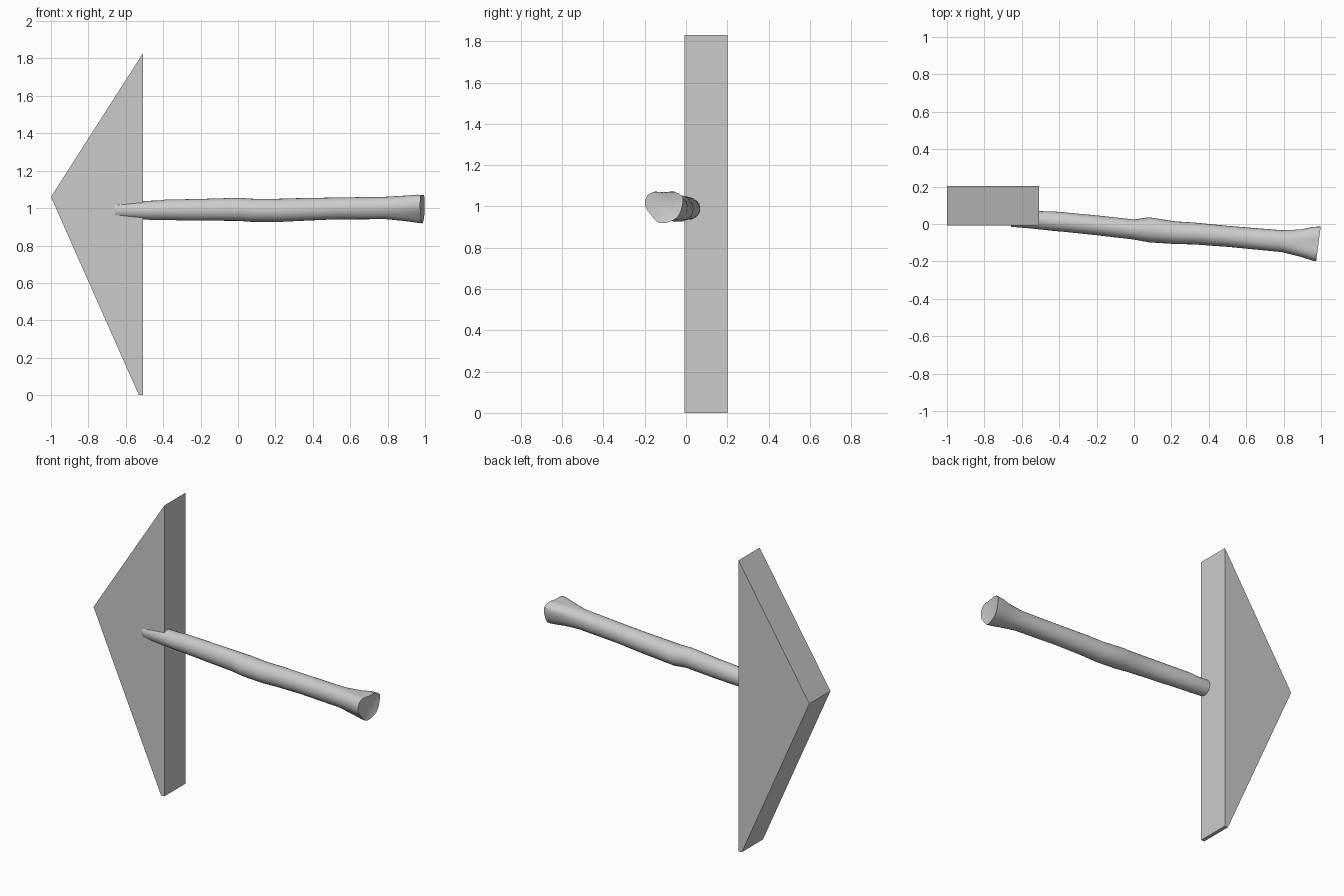
import bpy, bmesh, math

if "Cube" in bpy.data.objects:
    bpy.data.objects.remove(bpy.data.objects["Cube"])


def make_object(name, bm):
    bmesh.ops.recalc_face_normals(bm, faces=bm.faces[:])
    mesh = bpy.data.meshes.new(name)
    bm.to_mesh(mesh)
    bm.free()
    obj = bpy.data.objects.new(name, mesh)
    bpy.context.collection.objects.link(obj)
    return obj


# Blade: extruded four-sided profile in the xz plane
bm = bmesh.new()
profile = [(-1.0, 1.06), (-0.53, 0.0), (-0.507, 0.0), (-0.507, 1.83)]
face = bm.faces.new([bm.verts.new((x, -0.008, z)) for x, z in profile])
ext = bmesh.ops.extrude_face_region(bm, geom=[face])
bmesh.ops.translate(bm, vec=(0, 0.21, 0),
                    verts=[g for g in ext["geom"] if isinstance(g, bmesh.types.BMVert)])
make_object("blade", bm)

# Bone handle: knuckle outline (unit size) that the round shaft blends into
knuckle = [(.98, .1), (1, .7), (.56, 1), (0, .95), (-.5, 1), (-.9, .75),
           (-1, .1), (-.72, -.42), (-.35, -.93), (0, -1), (.4, -.87), (.78, -.55)]
N = 24


def outline(i):
    k = i // 2
    if i % 2 == 0:
        return knuckle[k % 12]
    p = [knuckle[(k + d) % 12] for d in (-1, 0, 1, 2)]
    return tuple((9 * (p[1][c] + p[2][c]) - p[0][c] - p[3][c]) / 16 for c in (0, 1))


# Stations: x, y min, y max, z min, z max, knuckle blend, x lean
stations = [
    (-0.657, -0.015, 0.066, 0.945, 1.033, 0, 0),
    (-0.55, -0.024, 0.070, 0.940, 1.038, 0, 0),
    (-0.42, -0.038, 0.066, 0.936, 1.040, 0, 0),
    (-0.39, -0.040, 0.064, 0.936, 1.045, 0, 0),
    (-0.20, -0.060, 0.046, 0.933, 1.049, 0, 0),
    (0.00, -0.083, 0.024, 0.932, 1.055, 0, 0),
    (0.08, -0.098, 0.036, 0.926, 1.050, 0, 0),
    (0.22, -0.107, 0.014, 0.926, 1.050, 0, 0),
    (0.32, -0.109, 0.008, 0.931, 1.053, 0, 0),
    (0.50, -0.122, -0.010, 0.939, 1.056, 0, 0),
    (0.79, -0.150, -0.033, 0.941, 1.061, 0.15, 0),
    (0.89, -0.175, -0.030, 0.931, 1.068, 0.6, 0),
    (0.955, -0.196, -0.018, 0.922, 1.072, 0.95, 0),
    (0.986, -0.198, -0.016, 0.919, 1.071, 1, 0.012),
    (0.978, -0.162, -0.052, 0.948, 1.040, 1, 0.004),
]
bm = bmesh.new()
rings = []
for x, y0, y1, z0, z1, blend, lean in stations:
    ring = []
    for i in range(N):
        a = math.tau * i / N
        ku, kv = outline(i)
        u = math.cos(a) * (1 - blend) + ku * blend
        v = math.sin(a) * (1 - blend) + kv * blend
        ring.append(bm.verts.new((x + lean * u, (y0 + y1) / 2 + (y1 - y0) / 2 * u,
                                  (z0 + z1) / 2 + (z1 - z0) / 2 * v)))
    rings.append(ring)
for r, s in zip(rings, rings[1:]):
    for i in range(N):
        j = (i + 1) % N
        bm.faces.new((r[i], r[j], s[j], s[i]))
bm.faces.new(rings[0])
bm.faces.new(rings[-1])
handle = make_object("bone_handle", bm)
bpy.context.view_layer.objects.active = handle
handle.select_set(True)
bpy.ops.object.shade_smooth_by_angle(angle=math.radians(40))
